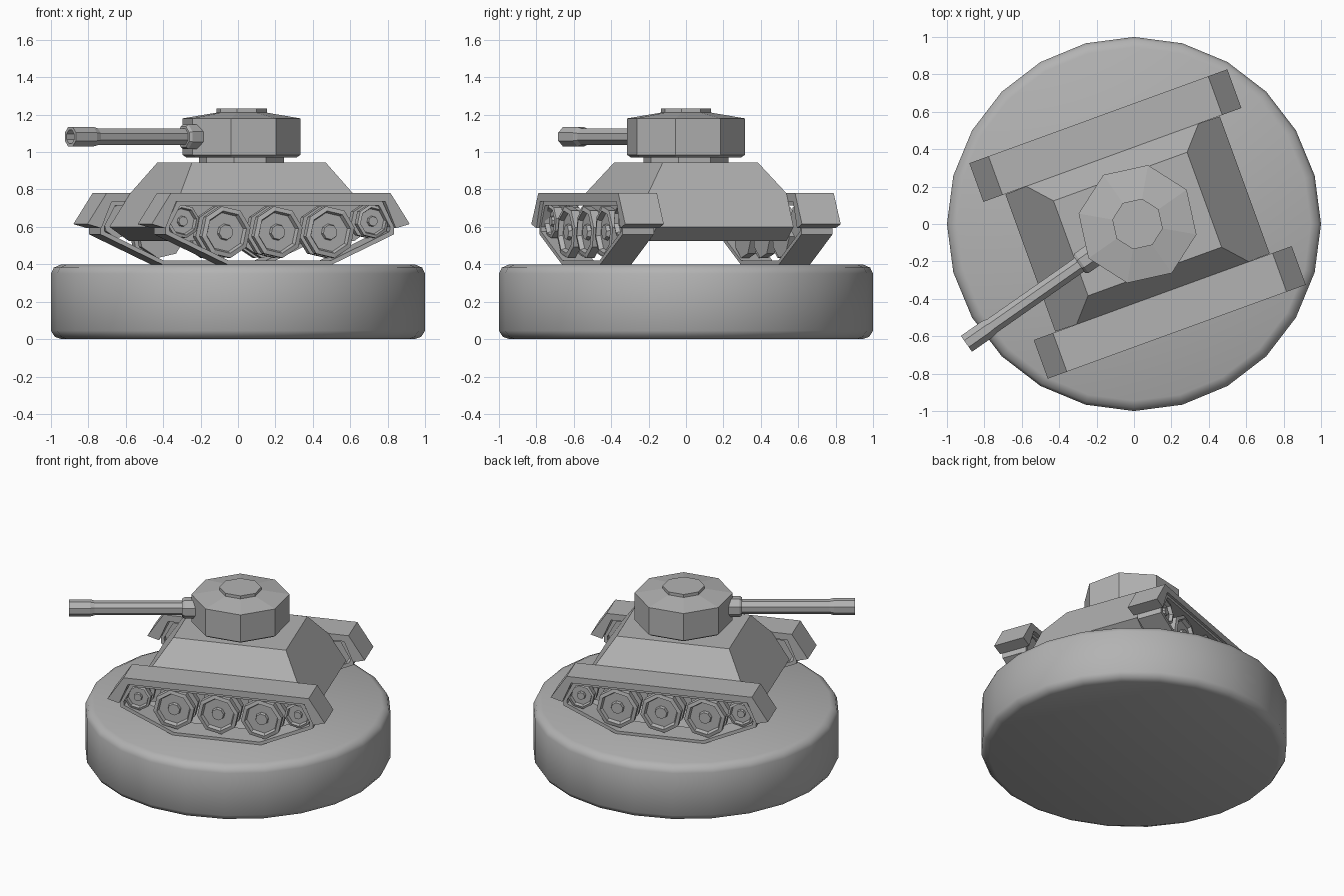
import bpy, bmesh
from math import radians, cos, sin, pi
from mathutils import Matrix

if "Cube" in bpy.data.objects:
    bpy.data.objects.remove(bpy.data.objects["Cube"])

CENTRE = Matrix.Translation((0.019, 0, 0))
TANK = CENTRE @ Matrix.Rotation(radians(20), 4, 'Z')      # hull heading
TURRET = CENTRE @ Matrix.Rotation(radians(215), 4, 'Z')   # gun heading along +x

GREY = bpy.data.materials.new("dark_grey")
GREY.diffuse_color = (0.45, 0.45, 0.45, 1)
GREY.use_nodes = True
GREY.node_tree.nodes["Principled BSDF"].inputs["Base Color"].default_value = GREY.diffuse_color


def finish(name, bm, matrix, smooth=False):
    bm.transform(matrix)
    bmesh.ops.recalc_face_normals(bm, faces=bm.faces[:])
    mesh = bpy.data.meshes.new(name)
    bm.to_mesh(mesh)
    bm.free()
    mesh.materials.append(GREY)
    ob = bpy.data.objects.new(name, mesh)
    bpy.context.collection.objects.link(ob)
    for p in mesh.polygons:
        p.use_smooth = smooth
    return ob


def loft(name, rings, matrix, smooth=False):
    """Skin a stack of equal-length point rings and cap both ends."""
    bm = bmesh.new()
    vs = [[bm.verts.new(p) for p in ring] for ring in rings]
    n = len(vs[0])
    for a, b in zip(vs, vs[1:]):
        for i in range(n):
            j = (i + 1) % n
            bm.faces.new((a[i], a[j], b[j], b[i]))
    bm.faces.new(vs[0][::-1])
    bm.faces.new(vs[-1])
    return finish(name, bm, matrix, smooth)


def lathe(name, profile, sides, matrix, smooth=False, turn=0):
    """Revolve (radius, height) points around local z."""
    rings = [[(r * cos(turn + 2 * pi * i / sides), r * sin(turn + 2 * pi * i / sides), z)
              for i in range(sides)] for r, z in profile]
    return loft(name, rings, matrix, smooth)


def strip(name, outer, inner, v0, v1, closed):
    """Band between two side-view outlines, extruded across v0..v1."""
    bm = bmesh.new()
    secs = [[bm.verts.new(p) for p in ((ox, v0, oz), (ox, v1, oz), (ix, v1, iz), (ix, v0, iz))]
            for (ox, oz), (ix, iz) in zip(outer, inner)]
    pairs = list(zip(secs, secs[1:])) + ([(secs[-1], secs[0])] if closed else [])
    for a, b in pairs:
        for i in range(4):
            j = (i + 1) % 4
            bm.faces.new((a[i], a[j], b[j], b[i]))
    if not closed:
        bm.faces.new(secs[0])
        bm.faces.new(secs[-1])
    return finish(name, bm, TANK)


def symmetric(half):
    """Mirror a half outline (listed from the right end) to the other side."""
    return half + [(-x, z) for x, z in reversed(half)]


# round base with softened rims, smooth all over
lathe("base", [(0.945, 0), (0.98, 0.013), (1, 0.045), (1, 0.35), (0.985, 0.382), (0.945, 0.4)],
      24, Matrix.Identity(4), smooth=True)

# sloped hull
hull = [(0.525, 0.50, 0.39), (0.60, 0.61, 0.39), (0.78, 0.49, 0.393), (0.945, 0.38, 0.27)]
loft("hull", [[(-u, -v, z), (u, -v, z), (u, v, z), (-u, v, z)] for z, u, v in hull], TANK)

# fenders, tracks and wheels on both sides
fender_out = symmetric([(0.734, 0.615), (0.625, 0.78)])
fender_in = symmetric([(0.655, 0.593), (0.595, 0.735)])
track_out = symmetric([(0.30, 0.40), (0.65, 0.56), (0.65, 0.60), (0.585, 0.735)])
track_in = symmetric([(0.29, 0.42), (0.625, 0.575), (0.628, 0.60), (0.565, 0.715)])
big_wheel = [(0.14, 0.43), (0.14, 0.475), (0.10, 0.475), (0.10, 0.53), (0.14, 0.53),
             (0.14, 0.575), (0.115, 0.58), (0.105, 0.555), (0.045, 0.555), (0.04, 0.575)]
small_wheel = [(r * 0.65, z) for r, z in big_wheel]

for side, label in ((1, "left"), (-1, "right")):
    strip("fender_" + label, fender_out, fender_in, side * 0.393, side * 0.613, False)
    strip("track_" + label, track_out, track_in, side * 0.42, side * 0.597, True)
    for u in (-0.54, -0.296, 0, 0.296, 0.54):
        end = abs(u) > 0.5
        place = (TANK @ Matrix.Translation((u, 0, 0.63 if end else 0.572))
                 @ Matrix.Rotation(-side * pi / 2, 4, 'X'))
        lathe("end_wheel_" + label if end else "road_wheel_" + label,
              small_wheel if end else big_wheel, 8, place, turn=radians(10))

# turret with ring, shallow roof and hatch
lathe("turret_ring", [(0.23, 0.93), (0.23, 0.985)], 8, TURRET)
lathe("turret", [(0.30, 0.972), (0.32, 0.985), (0.32, 1.18), (0.13, 1.212)], 8, TURRET)
lathe("hatch", [(0.137, 1.19), (0.137, 1.232)], 8, TURRET)

# gun: mantlet collar, barrel and hollow muzzle
gun = TURRET @ Matrix.Translation((0, 0, 1.082)) @ Matrix.Rotation(pi / 2, 4, 'Y')
lathe("gun_mantlet", [(0.07, 0.22), (0.07, 0.365), (0.06, 0.38)], 8, gun, turn=pi / 8)
lathe("gun_barrel", [(0.048, 0.30), (0.048, 0.95), (0.056, 0.98), (0.056, 1.117),
                     (0.038, 1.117), (0.038, 1.0)], 8, gun, turn=pi / 8)
